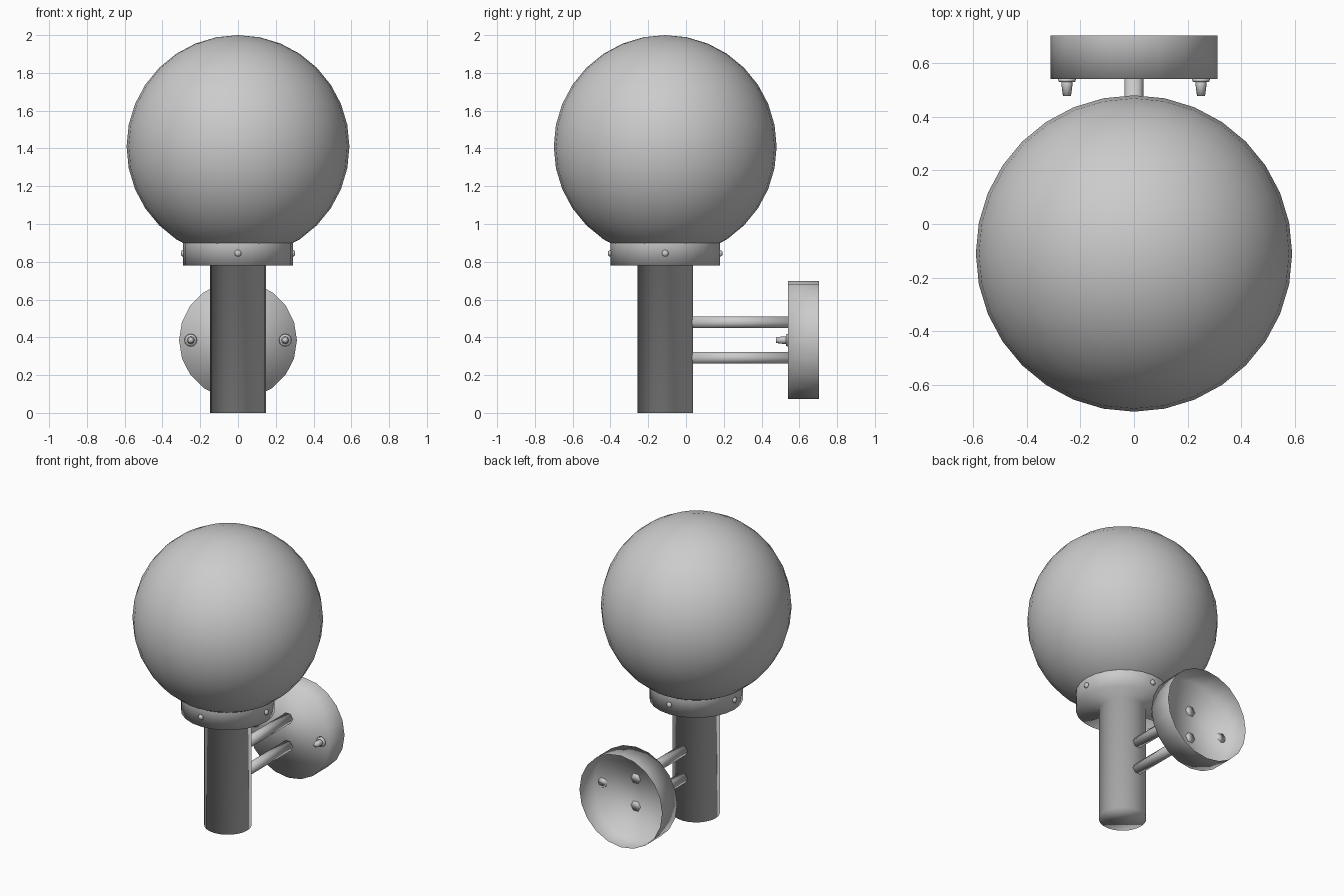
import bpy
import bmesh
from math import pi, radians
from mathutils import Matrix, Vector

cube = bpy.data.objects.get("Cube")
if cube:
    bpy.data.objects.remove(cube, do_unlink=True)

grey = bpy.data.materials.new("plain grey")
grey.use_nodes = True
colour = (0.6, 0.6, 0.6, 1)
grey.diffuse_color = colour
grey.node_tree.nodes["Principled BSDF"].inputs["Base Color"].default_value = colour

AXIS_Y = -0.11     # lamp axis
PLATE_Z = 0.385    # wall plate centre height


def finish(name, bm):
    mesh = bpy.data.meshes.new(name)
    bm.to_mesh(mesh)
    bm.free()
    mesh.materials.append(grey)
    mesh.shade_smooth()
    obj = bpy.data.objects.new(name, mesh)
    bpy.context.collection.objects.link(obj)
    return obj


def lathe(name, profile, sides, origin, direction=(0, 0, 1), cap_start=True, cap_end=True):
    """Revolve (radius, height) points around a direction, starting at origin."""
    bm = bmesh.new()
    rings = []
    for radius, height in profile:
        rings.append([bm.verts.new(Matrix.Rotation(2 * pi * i / sides, 3, 'Z')
                                   @ Vector((radius, 0, height))) for i in range(sides)])
    for low, high in zip(rings, rings[1:]):
        for i in range(sides):
            j = (i + 1) % sides
            bm.faces.new((low[i], low[j], high[j], high[i]))
    if cap_start:
        bm.faces.new(rings[0][::-1])
    if cap_end:
        bm.faces.new(rings[-1])
    turn = Vector((0, 0, 1)).rotation_difference(Vector(direction)).to_matrix().to_4x4()
    bm.transform(Matrix.Translation(origin) @ turn)
    return finish(name, bm)


# Globe
bm = bmesh.new()
bmesh.ops.create_uvsphere(bm, u_segments=32, v_segments=16, radius=0.59,
                          matrix=Matrix.Translation((0, AXIS_Y, 1.41)))
finish("globe", bm)

# Post flaring into the collar that holds the globe
lathe("post_and_collar", [(0.147, 0), (0.147, 0.78), (0.29, 0.78), (0.29, 0.9)],
      24, (0, AXIS_Y, 0), cap_end=False)

# Four collar screws
for k in range(4):
    out = Matrix.Rotation(radians(90 * k), 3, 'Z') @ Vector((1, 0, 0))
    lathe(f"collar_screw_{k + 1}", [(0.018, 0), (0.018, 0.008), (0.01, 0.016)],
          10, Vector((0, AXIS_Y, 0.845)) + out * 0.287, out)

# Hollow wall plate, open at the back
lathe("wall_plate", [(0.312, 0), (0.312, 0.163)], 20,
      (0, 0.54, PLATE_Z), (0, 1, 0), cap_end=False)

# Two arms from the post to the plate
for name, z in (("upper_arm", 0.48), ("lower_arm", 0.292)):
    lathe(name, [(0.036, 0), (0.036, 0.523)], 6, (0, 0.02, z), (0, 1, 0))

# Washer and bolt on each side of the plate
for side, x in (("left", 0.25), ("right", -0.25)):
    lathe(f"{side}_washer", [(0.034, 0), (0.03, 0.01)], 12,
          (x, 0.54, PLATE_Z), (0, -1, 0))
    lathe(f"{side}_bolt", [(0.02, 0), (0.02, 0.025), (0.015, 0.063)], 8,
          (x, 0.54, PLATE_Z), (0, -1, 0))
